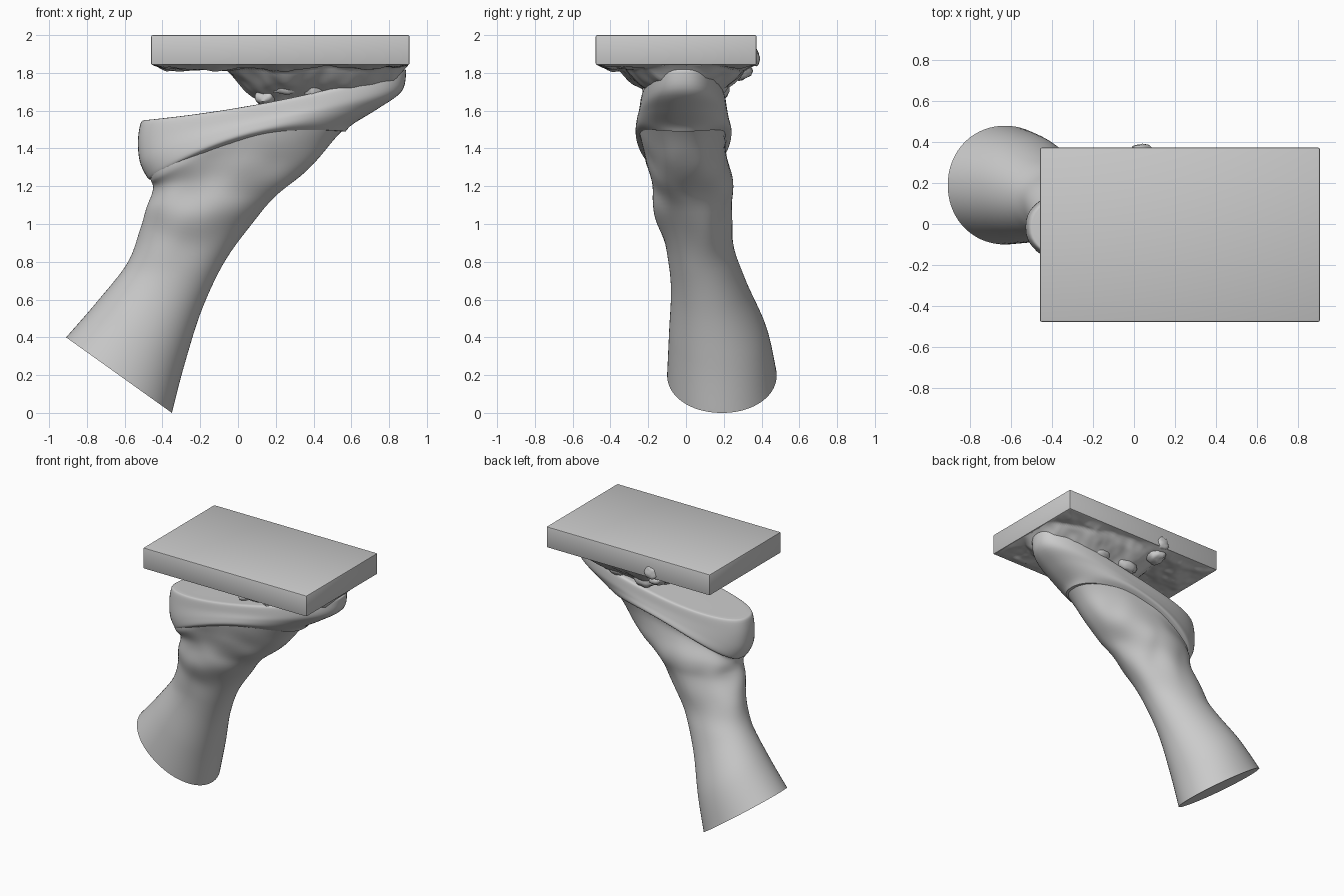
import bpy, bmesh, math
from mathutils import Vector, noise

if "Cube" in bpy.data.objects:
    bpy.data.objects.remove(bpy.data.objects["Cube"])

SIDES = 72


def make_object(name, bm, angle=40):
    bmesh.ops.recalc_face_normals(bm, faces=bm.faces)
    mesh = bpy.data.meshes.new(name)
    bm.to_mesh(mesh)
    bm.free()
    ob = bpy.data.objects.new(name, mesh)
    bpy.context.collection.objects.link(ob)
    bpy.ops.object.select_all(action='DESELECT')
    ob.select_set(True)
    bpy.context.view_layer.objects.active = ob
    bpy.ops.object.shade_smooth_by_angle(angle=math.radians(angle))
    return ob


def catmull(p0, p1, p2, p3, t):
    return [0.5 * (2*b + (c-a)*t + (2*a-5*b+4*c-d)*t*t + (3*b-a-3*c+d)*t**3)
            for a, b, c, d in zip(p0, p1, p2, p3)]


def smooth_rows(rows, steps):
    out = []
    n = len(rows)
    for i in range(n - 1):
        for s in range(steps):
            out.append(catmull(rows[max(i-1, 0)], rows[i], rows[i+1],
                               rows[min(i+2, n-1)], s / steps))
    return out + [list(rows[-1])]


def power(v, e):
    return math.copysign(abs(v) ** e, v)


def section(row, scale=1.0):
    xl, zl, xr, zr, y0, y1, bow, e = row
    pts = []
    for i in range(SIDES):
        a = 2 * math.pi * i / SIDES
        u, v = power(math.cos(a), e) * scale, power(math.sin(a), e) * scale
        x = (xl + xr) / 2 + u * (xr - xl) / 2
        z = (zl + zr) / 2 + u * (zr - zl) / 2 + bow * (1 - u * u)
        pts.append(Vector((x, (y0 + y1) / 2 + v * (y1 - y0) / 2, z)))
    return pts


def loft(name, rows, lump):
    bm = bmesh.new()
    last = [section(rows[-1], s) for s in (0.95, 0.7, 0.4, 0.1)]
    first = [section(rows[0], s) for s in (0.1, 0.5)]
    rings = first + [section(r) for r in rows] + last
    prev = None
    for k, pts in enumerate(rings):
        if len(first) < k < len(rings) - len(last):
            for p in pts:
                f = max(0, 1 - abs(p.z - 1.15) / 0.4)
                p.y += lump * f * noise.noise(p * 4.5)
                p.x += lump * f * noise.noise(p * 4.5 + Vector((7, 3, 1)))
        ring = [bm.verts.new(p) for p in pts]
        if prev:
            for i in range(SIDES):
                j = (i + 1) % SIDES
                bm.faces.new((prev[i], prev[j], ring[j], ring[i]))
        else:
            bm.faces.new(ring)
        prev = ring
    bm.faces.new(prev)
    return make_object(name, bm)


# Leg: left x,z / right x,z / y min,max / mid-side lift / corner fullness
leg = [
    (-0.91, 0.40, -0.35, 0.00, -0.10, 0.48, 0.00, 0.97),
    (-0.745, 0.59, -0.285, 0.25, -0.09, 0.43, 0.00, 0.97),
    (-0.58, 0.80, -0.19, 0.55, -0.08, 0.32, 0.00, 0.97),
    (-0.515, 0.97, -0.06, 0.82, -0.11, 0.25, 0.00, 0.95),
    (-0.475, 1.11, 0.13, 1.09, -0.17, 0.235, 0.00, 0.95),
    (-0.46, 1.19, 0.34, 1.25, -0.195, 0.23, 0.04, 0.9),
    (-0.465, 1.225, 0.48, 1.42, -0.235, 0.21, 0.09, 0.87),
    (-0.47, 1.25, 0.60, 1.54, -0.25, 0.22, 0.10, 0.85),
]
loft("leg", smooth_rows(leg, 8), 0.04)

# Hoof: proud lower rim, wall and slightly hollow upper face
hoof = [
    (-0.465, 1.235, 0.57, 1.49, -0.235, 0.205, 0.09, 0.85),
    (-0.483, 1.25, 0.61, 1.53, -0.265, 0.24, 0.09, 0.85),
    (-0.52, 1.33, 0.74, 1.61, -0.262, 0.23, 0.06, 0.84),
    (-0.53, 1.44, 0.865, 1.70, -0.25, 0.22, 0.01, 0.83),
    (-0.515, 1.535, 0.89, 1.80, -0.24, 0.21, -0.03, 0.82),
    (-0.49, 1.55, 0.88, 1.82, -0.225, 0.195, -0.035, 0.82),
]
loft("hoof", smooth_rows(hoof, 5), 0.0)

# Plate
X0, X1, Y0, Y1 = -0.46, 0.908, -0.478, 0.373
bm = bmesh.new()
bmesh.ops.create_cube(bm, size=1)
for v in bm.verts:
    v.co = Vector(((X0+X1)/2 + v.co.x*(X1-X0), (Y0+Y1)/2 + v.co.y*(Y1-Y0),
                   1.921 + v.co.z * 0.158))
bmesh.ops.bevel(bm, geom=bm.edges[:], offset=0.008, segments=2, affect='EDGES', profile=0.5)
make_object("plate", bm)

# Rough plaster hanging under the plate, deepest over the hoof centre
NX, NY = 110, 74


def depth(x, y):
    edge = min(x - X0, X1 - x, y - Y0, Y1 - y)
    border = min(1, max(0, edge / 0.08))
    p = Vector((x, y, 0))
    rough = noise.fractal(p * 4, 1.1, 2.0, 3)
    rx = (x - 0.3) / (0.38 if x < 0.3 else 0.65)
    r = math.hypot(rx, (y + 0.01) / 0.34)
    mound = max(0, 1 - r) ** 0.85
    return border * max(0.003, 0.022 + 0.19 * min(1, mound * 1.5) + 0.03 * rough)


bm = bmesh.new()
grid = []
for i in range(NX + 1):
    x = X0 + 0.008 + (X1 - X0 - 0.016) * i / NX
    grid.append([])
    for j in range(NY + 1):
        y = Y0 + 0.008 + (Y1 - Y0 - 0.016) * j / NY
        grid[i].append(bm.verts.new((x, y, 1.845 - depth(x, y))))
for i in range(NX):
    for j in range(NY):
        bm.faces.new((grid[i][j], grid[i][j+1], grid[i+1][j+1], grid[i+1][j]))
make_object("plaster", bm, 60)

# Stray lumps of plaster: a neck to the hoof, side blobs and one on the back edge
lumps = [(0.15, -0.08, 1.68, 0.06, 0.10, 0.06), (0.26, -0.19, 1.73, 0.08, 0.04, 0.045),
         (0.40, -0.18, 1.72, 0.05, 0.05, 0.08), (0.22, 0.18, 1.72, 0.09, 0.05, 0.06),
         (0.45, 0.17, 1.74, 0.09, 0.05, 0.06), (0.04, 0.355, 1.88, 0.06, 0.035, 0.05),
         (0.04, 0.28, 1.81, 0.07, 0.07, 0.05)]
bm = bmesh.new()
for cx, cy, cz, sx, sy, sz in lumps:
    ball = bmesh.ops.create_icosphere(bm, subdivisions=3, radius=1)["verts"]
    for v in ball:
        k = 1 + 0.25 * noise.noise(v.co * 1.8 + Vector((cx, cy, cz)) * 9)
        v.co = Vector((cx + v.co.x*sx*k, cy + v.co.y*sy*k, cz + v.co.z*sz*k))
make_object("plaster_lumps", bm, 60)
